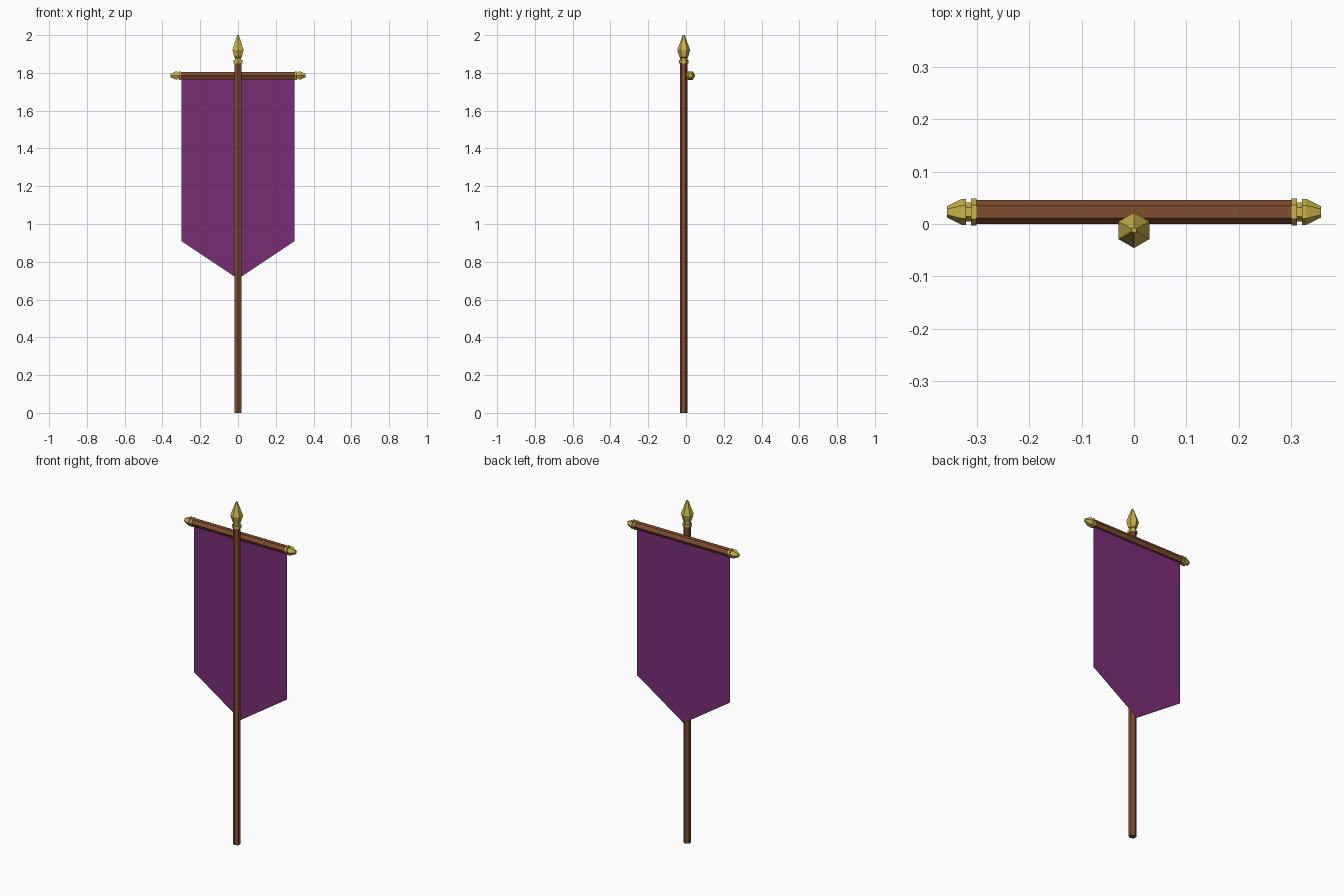
import bpy, bmesh
from math import sin, cos, pi
from mathutils import Matrix

if "Cube" in bpy.data.objects:
    bpy.data.objects.remove(bpy.data.objects["Cube"], do_unlink=True)

SIDES = 6
POLE_Y, BAR_Y, BAR_Z = -0.012, 0.023, 1.786


def material(name, rgb):
    m = bpy.data.materials.new(name)
    m.use_nodes = True
    m.diffuse_color = (*rgb, 1)
    m.node_tree.nodes["Principled BSDF"].inputs["Base Color"].default_value = (*rgb, 1)
    return m


wood = material("brown wood", (0.22, 0.075, 0.028))
gold = material("gold", (0.58, 0.45, 0.065))
purple = material("purple cloth", (0.19, 0.027, 0.18))


def add_object(name, bm, mat):
    mesh = bpy.data.meshes.new(name)
    bm.to_mesh(mesh)
    bm.free()
    mesh.materials.append(mat)
    ob = bpy.data.objects.new(name, mesh)
    bpy.context.collection.objects.link(ob)
    return ob


def turned(name, profile, mat, location, turn=0):
    """Six-sided turned part from (radius, height) pairs, tipped about y."""
    bm = bmesh.new()
    rings = []
    for r, h in profile:
        angles = [2 * pi * i / SIDES for i in range(SIDES)]
        rings.append([bm.verts.new((r * sin(a), r * cos(a), h)) for a in angles])
    for low, high in zip(rings, rings[1:]):
        for i in range(SIDES):
            j = (i + 1) % SIDES
            bm.faces.new((low[i], low[j], high[j], high[i]))
    bm.faces.new(rings[0])
    bm.faces.new(rings[-1])
    bmesh.ops.recalc_face_normals(bm, faces=bm.faces)
    bm.transform(Matrix.Translation(location) @ Matrix.Rotation(turn, 4, "Y"))
    return add_object(name, bm, mat)


# Upright pole and its spear-shaped finial
turned("pole", [(0.021, 0), (0.021, 1.855)], wood, (0, POLE_Y, 0))
spear = [(0.026, 0), (0.026, 0.017), (0.019, 0.017), (0.019, 0.03),
         (0.023, 0.033), (0.034, 0.072), (0.005, 0.15)]
turned("pole_finial", spear, gold, (0, POLE_Y, 1.85))

# Crossbar with a blunt finial at each end
turned("crossbar", [(0.023, -0.303), (0.023, 0.303)], wood, (0, BAR_Y, BAR_Z), pi / 2)
knob = [(0.026, 0), (0.026, 0.011), (0.018, 0.011), (0.018, 0.02),
        (0.025, 0.02), (0.025, 0.028), (0.011, 0.056)]
for side, sign in (("left", 1), ("right", -1)):
    turned(side + "_crossbar_finial", knob, gold,
           (sign * 0.301, BAR_Y, BAR_Z), sign * pi / 2)

# Hanging cloth with a pointed lower edge
bm = bmesh.new()
outline = [(-0.3, BAR_Z), (-0.3, 0.91), (0, 0.71), (0.3, 0.91), (0.3, BAR_Z)]
bm.faces.new([bm.verts.new((x, BAR_Y, z)) for x, z in outline])
add_object("banner_cloth", bm, purple)
